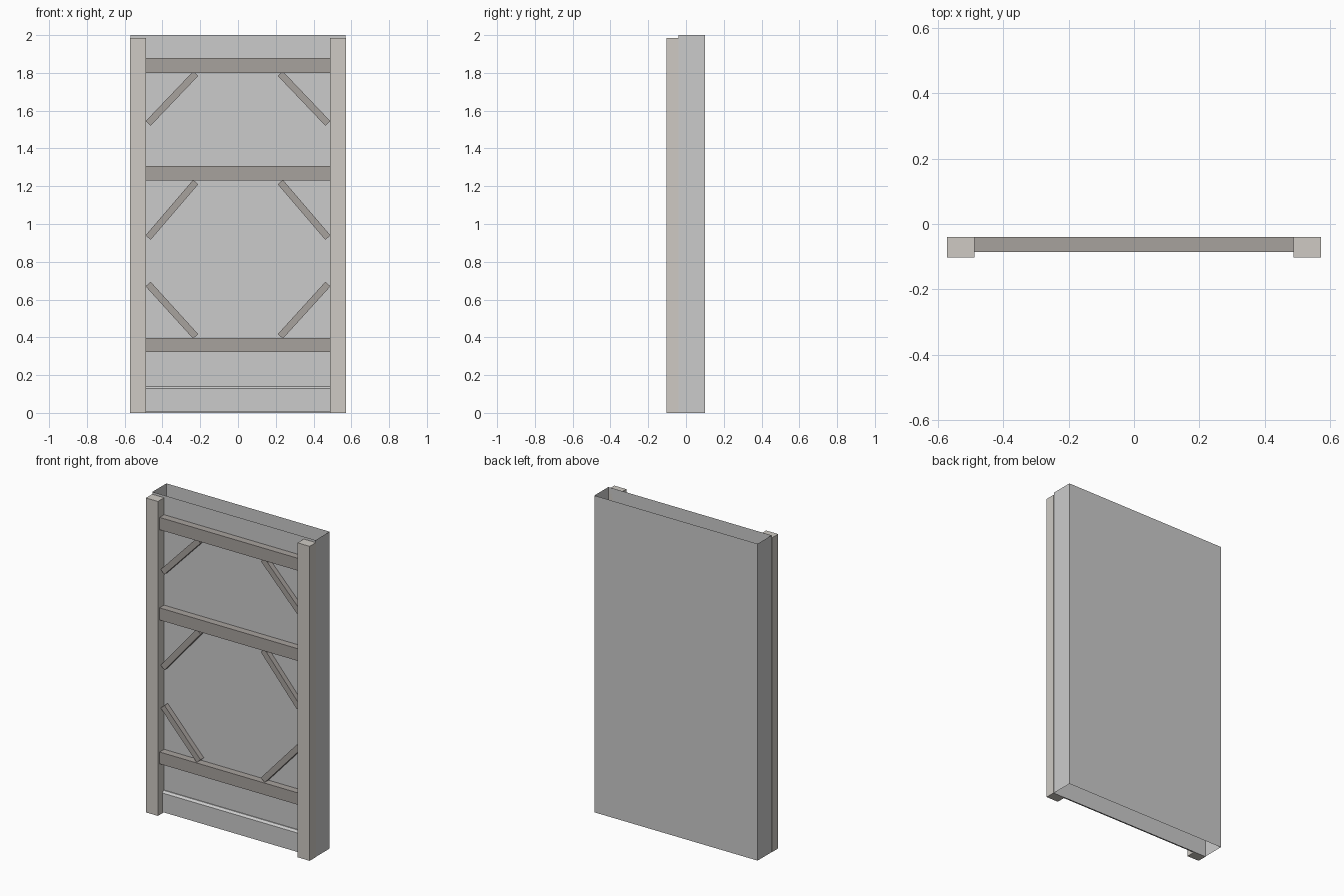
import bpy, bmesh, math
from mathutils import Vector

if "Cube" in bpy.data.objects:
    bpy.data.objects.remove(bpy.data.objects["Cube"])

W, H = 0.57, 2.0          # half width, height
FACE, BACK = -0.04, 0.10  # plaster front and back planes
INNER = 0.488             # inner edge of the posts


def material(name, rgb):
    m = bpy.data.materials.new(name)
    m.diffuse_color = (*rgb, 1)
    m.use_nodes = True
    m.node_tree.nodes["Principled BSDF"].inputs["Base Color"].default_value = m.diffuse_color
    return m


post_wood = material("pale_wood", (0.62, 0.59, 0.55))
beam_wood = material("dark_wood", (0.39, 0.36, 0.34))


def finish(name, bm, mat=None):
    bmesh.ops.recalc_face_normals(bm, faces=bm.faces)
    me = bpy.data.meshes.new(name)
    bm.to_mesh(me)
    bm.free()
    ob = bpy.data.objects.new(name, me)
    bpy.context.collection.objects.link(ob)
    if mat:
        me.materials.append(mat)
    return ob


def extrude(name, pts, move, mat=None):
    """Extrude a closed 3D outline along a vector."""
    bm = bmesh.new()
    face = bm.faces.new([bm.verts.new(p) for p in pts])
    new = bmesh.ops.extrude_face_region(bm, geom=[face], use_keep_orig=True)["geom"]
    bmesh.ops.translate(bm, vec=move,
                        verts=[v for v in new if isinstance(v, bmesh.types.BMVert)])
    return finish(name, bm, mat)


def box(name, x, y, z, mat=None):
    pts = [(x[0], y[0], z[0]), (x[1], y[0], z[0]), (x[1], y[1], z[0]), (x[0], y[1], z[0])]
    return extrude(name, pts, (0, 0, z[1] - z[0]), mat)


# Plaster wall: thin four-sided shell, open at top and bottom
bm = bmesh.new()
corners = [(-W, FACE), (W, FACE), (W, BACK), (-W, BACK)]
low = [bm.verts.new((x, y, 0)) for x, y in corners]
top = [bm.verts.new((x, y, H)) for x, y in corners]
for i in range(4):
    j = (i + 1) % 4
    bm.faces.new((low[i], low[j], top[j], top[i]))
finish("wall_shell", bm)

# Corner posts
for side, s in (("left", -1), ("right", 1)):
    box(f"{side}_post", sorted((s * INNER, s * 0.572)), (-0.102, FACE), (0, 1.985), post_wood)

# Cross beams
for name, z0, z1 in (("top", 1.80, 1.878), ("middle", 1.23, 1.307), ("lower", 0.322, 0.397)):
    box(f"{name}_beam", (-INNER, INNER), (-0.085, FACE), (z0, z1), beam_wood)

# Diagonal braces: post end height, beam end height
for name, z_post, z_beam in (("top", 1.532, 1.796), ("middle", 0.928, 1.222), ("lower", 0.682, 0.405)):
    for side, s in (("left", -1), ("right", 1)):
        a = Vector((s * 0.476, -0.073, z_post))
        b = Vector((s * 0.224, -0.073, z_beam))
        d = (b - a).normalized()
        n = Vector((-d.z, 0, d.x)) * 0.018
        extrude(f"{name}_{side}_brace", [a + n, b + n, b - n, a - n],
                (0, FACE + 0.073, 0), beam_wood)

# Skirting board with chamfered top edge
profile = [(FACE, 0.008), (-0.058, 0.008), (-0.058, 0.128), (-0.046, 0.14), (FACE, 0.14)]
extrude("skirting_board", [(-INNER, y, z) for y, z in profile], (2 * INNER, 0, 0))
